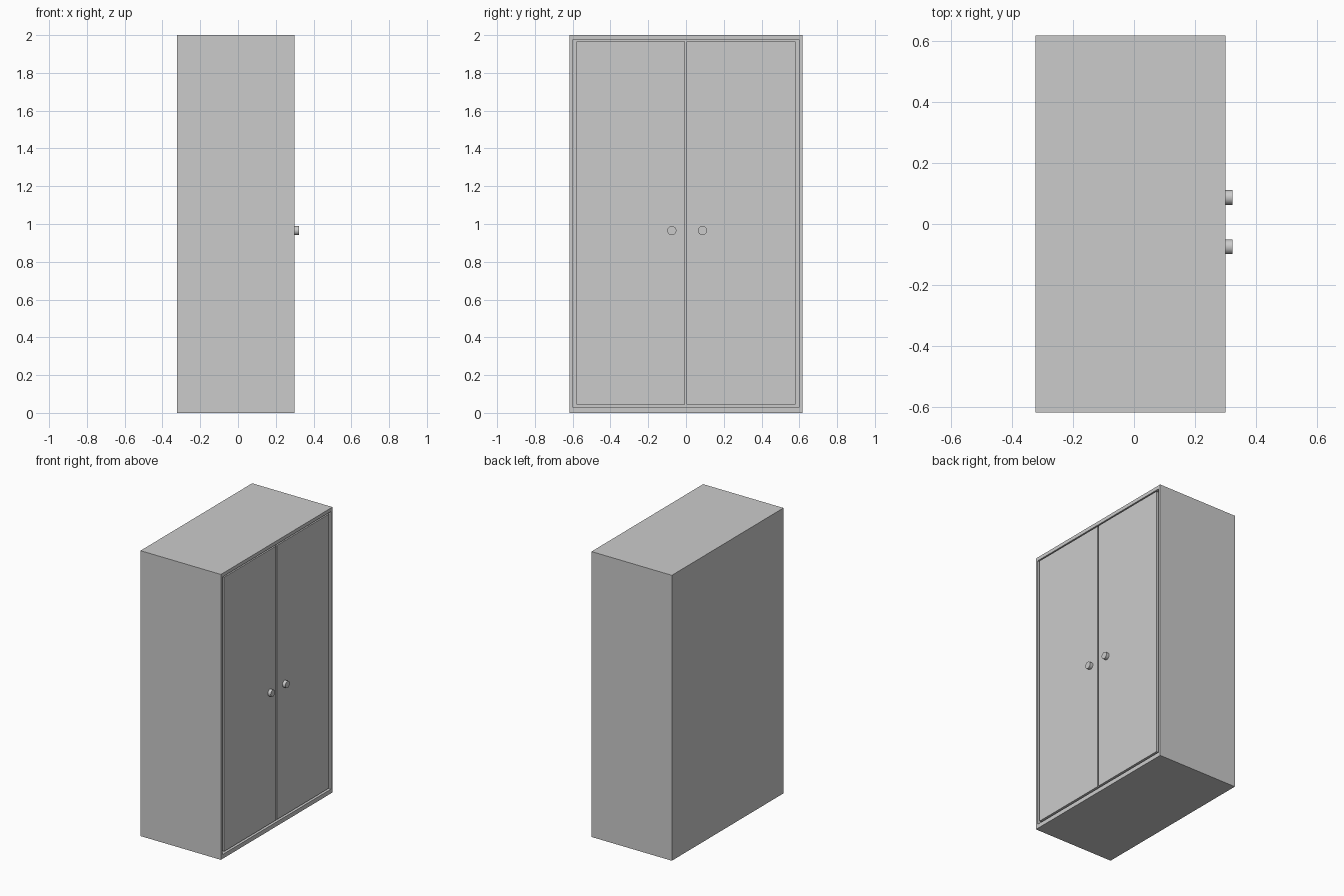
import bpy, bmesh, math

if "Cube" in bpy.data.objects:
    bpy.data.objects.remove(bpy.data.objects["Cube"])

BACK, FRONT, KNOB_END = -0.323, 0.30, 0.323
HALF_W, HEIGHT = 0.618, 2.0
WALL = 0.025


def add_mesh(name, bm):
    bmesh.ops.recalc_face_normals(bm, faces=bm.faces)
    mesh = bpy.data.meshes.new(name)
    bm.to_mesh(mesh)
    bm.free()
    obj = bpy.data.objects.new(name, mesh)
    bpy.context.collection.objects.link(obj)
    return obj


def box_bm(x0, x1, y0, y1, z0, z1):
    bm = bmesh.new()
    bmesh.ops.create_cube(bm, size=1)
    for v in bm.verts:
        v.co.x = x1 if v.co.x > 0 else x0
        v.co.y = y1 if v.co.y > 0 else y0
        v.co.z = z1 if v.co.z > 0 else z0
    return bm


# Cabinet carcass: box with its front face inset and pushed in to a hollow
bm = box_bm(BACK, FRONT, -HALF_W, HALF_W, 0, HEIGHT)
bm.normal_update()
front = max(bm.faces, key=lambda f: f.calc_center_median().x)
bmesh.ops.inset_individual(bm, faces=[front], thickness=WALL)
for v in front.verts:
    v.co.z = HEIGHT - WALL if v.co.z > 1 else 0.03
cavity = bmesh.ops.extrude_face_region(bm, geom=[front])
for v in [g for g in cavity["geom"] if isinstance(g, bmesh.types.BMVert)]:
    v.co.x = BACK + WALL
if front.is_valid:
    bmesh.ops.delete(bm, geom=[front], context='FACES_ONLY')
add_mesh("cabinet_carcass", bm)

# Two doors set flush in the opening, each with a round knob
for side, y0, y1, knob_y in (("left", -0.581, -0.006, -0.075),
                             ("right", 0.003, 0.581, 0.087)):
    add_mesh(side + "_door", box_bm(FRONT - 0.025, FRONT, y0, y1, 0.045, 1.966))
    bpy.ops.mesh.primitive_cylinder_add(
        vertices=32, radius=0.024, depth=KNOB_END - FRONT + 0.005,
        location=((FRONT + KNOB_END - 0.005) / 2, knob_y, 0.965),
        rotation=(0, math.pi / 2, 0))
    knob = bpy.context.object
    knob.name = side + "_knob"
    bpy.ops.object.shade_smooth_by_angle(angle=math.radians(35))
